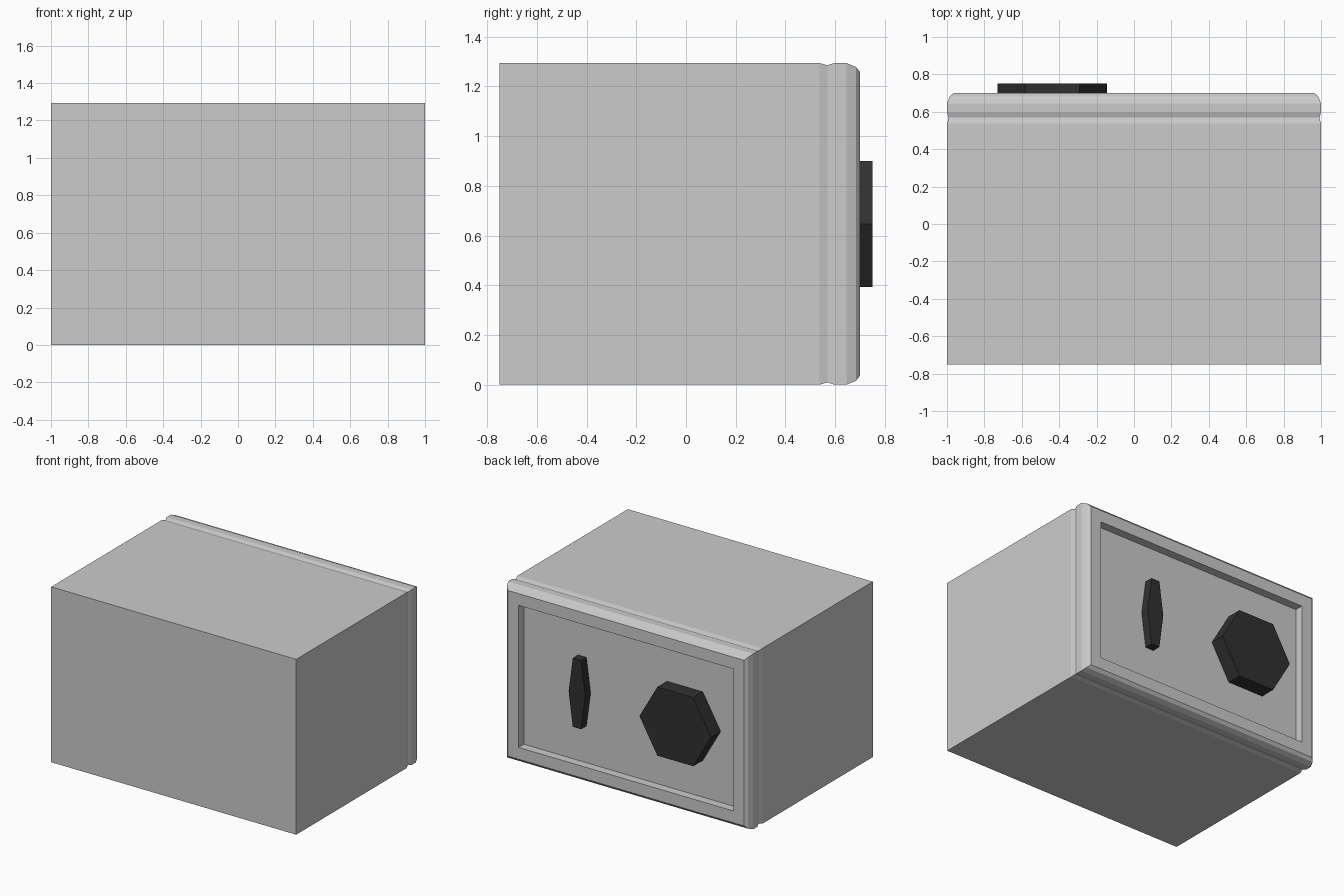
import bpy, bmesh
from math import cos, sin, pi

if "Cube" in bpy.data.objects:
    bpy.data.objects.remove(bpy.data.objects["Cube"])

W, H = 2.0, 1.294          # overall width and height
MID = H / 2
PANEL = 0.638              # depth position of the recessed door panel


def loft(name, rings, mat=None):
    """Skin a list of equal-sized point rings and cap both ends."""
    bm = bmesh.new()
    loops = [[bm.verts.new(p) for p in ring] for ring in rings]
    n = len(loops[0])
    for a, b in zip(loops, loops[1:]):
        for i in range(n):
            j = (i + 1) % n
            bm.faces.new((a[i], a[j], b[j], b[i]))
    bm.faces.new(loops[0])
    bm.faces.new(loops[-1])
    bmesh.ops.recalc_face_normals(bm, faces=bm.faces)
    me = bpy.data.meshes.new(name)
    bm.to_mesh(me)
    bm.free()
    ob = bpy.data.objects.new(name, me)
    bpy.context.collection.objects.link(ob)
    if mat:
        me.materials.append(mat)
    return ob


def rect(y, inset):
    x, lo, hi = W / 2 - inset, inset, H - inset
    return [(-x, y, lo), (x, y, lo), (x, y, hi), (-x, y, hi)]


def hexagon(y, cx, rx, rz):
    return [(cx + rx * cos(i * pi / 3), y, MID + rz * sin(i * pi / 3))
            for i in range(6)]


# Box body, seam groove, rounded door rim and recessed panel
profile = [(-0.75, 0), (0.537, 0), (0.569, 0.009), (0.597, 0), (0.645, 0),
           (0.683, 0.015), (0.70, 0.036), (0.70, 0.123), (PANEL, 0.123)]
loft("safe_body_and_door", [rect(y, i) for y, i in profile])

# Black dial and narrow handle, both six-sided
black = bpy.data.materials.new("black")
black.diffuse_color = (0.03, 0.03, 0.03, 1)
black.use_nodes = True
black.node_tree.nodes["Principled BSDF"].inputs["Base Color"].default_value = black.diffuse_color
for name, cx, rx, front in (("dial", -0.4375, 0.2925, 0.75),
                            ("handle", 0.40, 0.068, 0.70)):
    loft(name, [hexagon(y, cx, rx, 0.2925) for y in (PANEL, front)], black)
